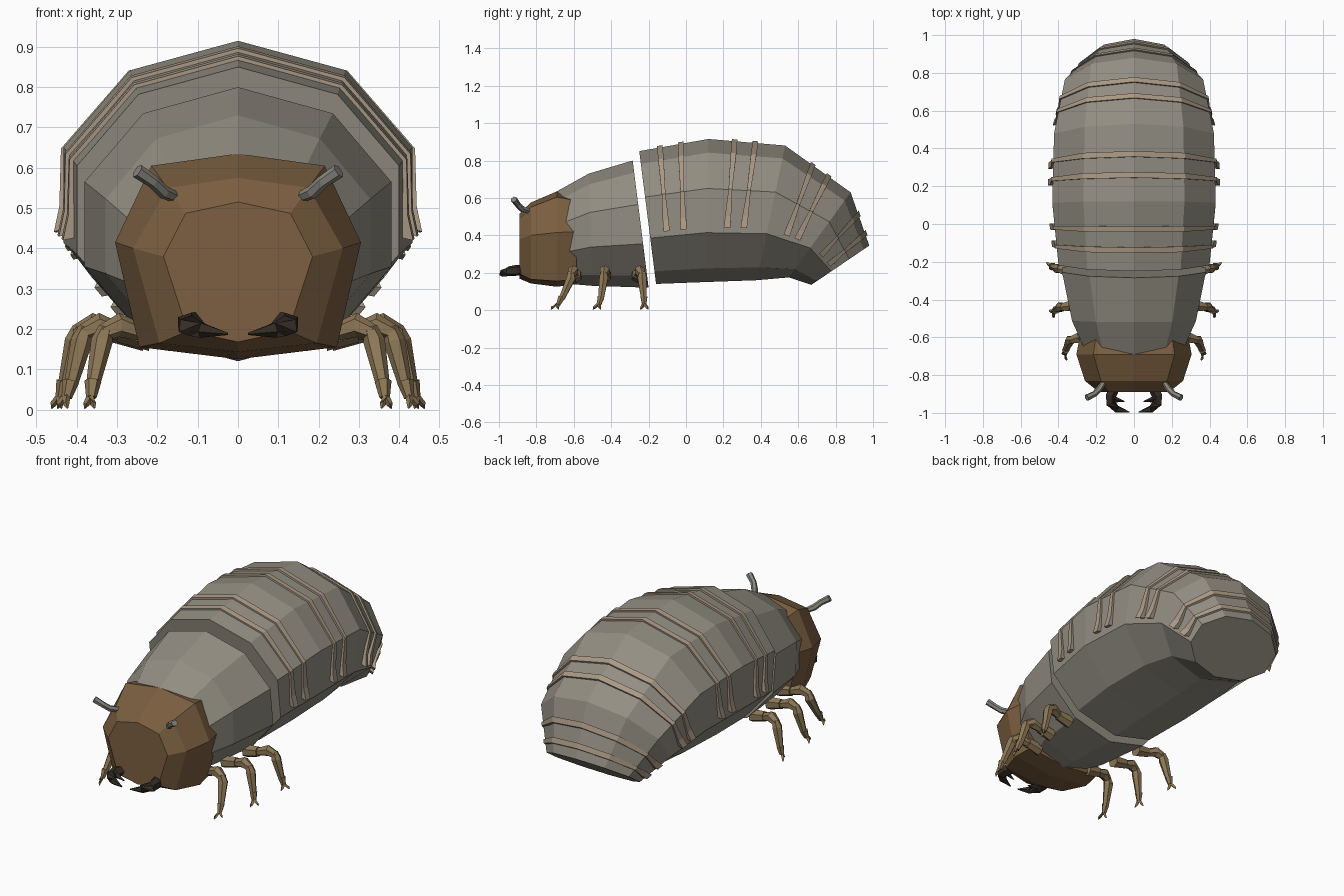
import bpy, bmesh
from math import sin, cos, pi
from mathutils import Vector as V

if "Cube" in bpy.data.objects:
    bpy.data.objects.remove(bpy.data.objects["Cube"])


def mat(name, r, g, b):
    m = bpy.data.materials.new(name)
    m.diffuse_color = (r, g, b, 1)
    m.use_nodes = True
    m.node_tree.nodes["Principled BSDF"].inputs["Base Color"].default_value = m.diffuse_color
    return m


SHELL = mat("shell", .29, .27, .225)
BAND = mat("band", .40, .32, .235)
HEAD = mat("head_brown", .20, .115, .052)
LEG = mat("leg_tan", .27, .19, .095)
DARK = mat("jaw_dark", .035, .025, .018)
FEELER = mat("feeler_grey", .25, .24, .21)


def add_object(name, bm, material):
    bmesh.ops.recalc_face_normals(bm, faces=bm.faces)
    me = bpy.data.meshes.new(name)
    bm.to_mesh(me)
    bm.free()
    me.materials.append(material)
    ob = bpy.data.objects.new(name, me)
    bpy.context.collection.objects.link(ob)
    return ob


def loft(bm, rings):
    """Skin a list of closed point rings and cap both ends."""
    rows = [[bm.verts.new(p) for p in r] for r in rings]
    n = len(rows[0])
    for a, b in zip(rows, rows[1:]):
        for i in range(n):
            j = (i + 1) % n
            bm.faces.new((a[i], a[j], b[j], b[i]))
    bm.faces.new(rows[0])
    bm.faces.new(rows[-1])


def tube(bm, pts, radii, n=6):
    """Tapered tube through a path."""
    pts = [V(p) for p in pts]
    rings = []
    for i, (p, r) in enumerate(zip(pts, radii)):
        d = (pts[min(i + 1, len(pts) - 1)] - pts[max(i - 1, 0)]).normalized()
        ref = V((0, 1, 0)) if abs(d.y) < .8 else V((0, 0, 1))
        u = d.cross(ref).normalized()
        w = d.cross(u)
        rings.append([p + u * r * cos(2 * pi * k / n) + w * r * sin(2 * pi * k / n)
                      for k in range(n)])
    loft(bm, rings)


def both_sides(name, build, material):
    for side, s in (("left", -1), ("right", 1)):
        bm = bmesh.new()
        build(bm)
        bmesh.ops.scale(bm, vec=(s, 1, 1), verts=bm.verts)
        add_object(f"{side}_{name}", bm, material)


# Body sections: top y, z, bottom y, z, half width
ABDOMEN = [(-.25, .85, -.16, .14, .42), (.12, .915, .10, .15, .455),
           (.53, .88, .38, .16, .445), (.88, .63, .55, .175, .385),
           (.98, .345, .67, .135, .27)]
THORAX = [(-.70, .63, -.62, .14, .27), (-.52, .73, -.50, .13, .345),
          (-.285, .80, -.20, .12, .40)]


def on_ring(sec, k, grow=0.0):
    """Point on a ten-sided section; k counts sides from the top and may be fractional."""
    ty, tz, by, bz, w = sec
    c, up = V((0, (ty + by) / 2, (tz + bz) / 2)), V((0, (ty - by) / 2, (tz - bz) / 2))
    up *= 1 + grow / up.length
    w += grow

    def corner(i):
        return c + up * cos(i * pi / 5) + V((w * sin(i * pi / 5), 0, 0))
    i = int(k // 1)
    return corner(i).lerp(corner(i + 1), k - i)


for name, secs in (("abdomen", ABDOMEN), ("thorax", THORAX)):
    bm = bmesh.new()
    loft(bm, [[on_ring(s, k) for k in range(10)] for s in secs])
    add_object(name, bm, SHELL)


# Raised bands over the abdomen, in pairs, with flared ends
def section_at(t):
    i = min(int(t), len(ABDOMEN) - 2)
    f = t - i
    return [a + (b - a) * f for a, b in zip(ABDOMEN[i], ABDOMEN[i + 1])]


for n, t in enumerate((.30, .60, 1.34, 1.61, 2.42, 2.66, 3.42, 3.78)):
    sec = section_at(t)
    a, b = ABDOMEN[int(t)], ABDOMEN[int(t) + 1]
    rings = []
    for k, half, lift in ((-2.85, .017, .028), (-2.6, .016, .014), (-2, .010, .010),
                          (-1, .015, .010), (0, .015, .010), (1, .015, .010),
                          (2, .010, .010), (2.6, .016, .014), (2.85, .017, .028)):
        d = (on_ring(b, k) - on_ring(a, k)).normalized() * half
        lo, hi = on_ring(sec, k, -.012), on_ring(sec, k, lift)
        rings.append([lo - d, hi - d, hi + d, lo + d])
    bm = bmesh.new()
    loft(bm, rings)
    add_object(f"band_{n + 1}", bm, BAND)

# Head: eight-sided shell with a flat face
# (y, top z, upper x, z, middle x, z, lower x, z, bottom z)
bm = bmesh.new()
loft(bm, [[(0, y, t), (ax, y, az), (bx, y, bz), (cx, y, cz), (0, y, d),
           (-cx, y, cz), (-bx, y, bz), (-ax, y, az)]
          for y, t, ax, az, bx, bz, cx, cz, d in (
              (-.89, .515, .13, .487, .185, .38, .125, .195, .168),
              (-.83, .575, .175, .55, .26, .40, .195, .165, .143),
              (-.69, .635, .215, .605, .305, .415, .245, .155, .125),
              (-.585, .61, .20, .585, .285, .42, .23, .165, .14))])
add_object("head", bm, HEAD)


# Antennae
both_sides("antenna", lambda bm: tube(
    bm, [(.14, -.81, .52), (.185, -.875, .54), (.21, -.90, .565), (.25, -.92, .592)],
    [.013, .017, .016, .018]), FEELER)


# Curved jaws with an inner tooth
def jaw(bm):
    tube(bm, [(.10, -.86, .215), (.125, -.91, .212), (.125, -.95, .208),
              (.09, -.98, .198), (.025, -.996, .188)], [.028, .03, .027, .02, .003], 5)
    tube(bm, [(.12, -.925, .21), (.05, -.94, .195)], [.02, .003], 4)


both_sides("jaw", jaw, DARK)

# Three pairs of jointed legs: hip y, knee x, y, ankle x, y, foot x, y
for name, hy, kx, ky, ax, ay, fx, fy in (
        ("front_leg", -.59, .335, -.615, .36, -.665, .368, -.70),
        ("middle_leg", -.43, .385, -.44, .415, -.455, .435, -.475),
        ("rear_leg", -.26, .40, -.235, .43, -.225, .45, -.222)):
    def leg(bm):
        hx = kx - .17
        tube(bm, [(hx, hy, .18), (hx + .08, hy, .195)], [.035, .028])
        tube(bm, [(hx + .07, hy, .19), (kx - .04, (hy + ky) / 2, .21), (kx, ky, .19)],
             [.02, .03, .021])
        tube(bm, [(kx - .008, ky, .205), (kx + .003, ky, .17), (ax, ay, .06)],
             [.018, .027, .017])
        tube(bm, [(ax, ay, .07), ((ax + fx) / 2, (ay + fy) / 2, .03)], [.021, .013])
        for dx, dy in ((-.012, -.022), (.012, .02)):
            tube(bm, [((ax + fx) / 2, (ay + fy) / 2, .035),
                      (fx + dx * .7, fy + dy * .7, .014),
                      (fx + dx, fy + dy, .003)], [.01, .008, .002], 4)
    both_sides(name, leg, LEG)
